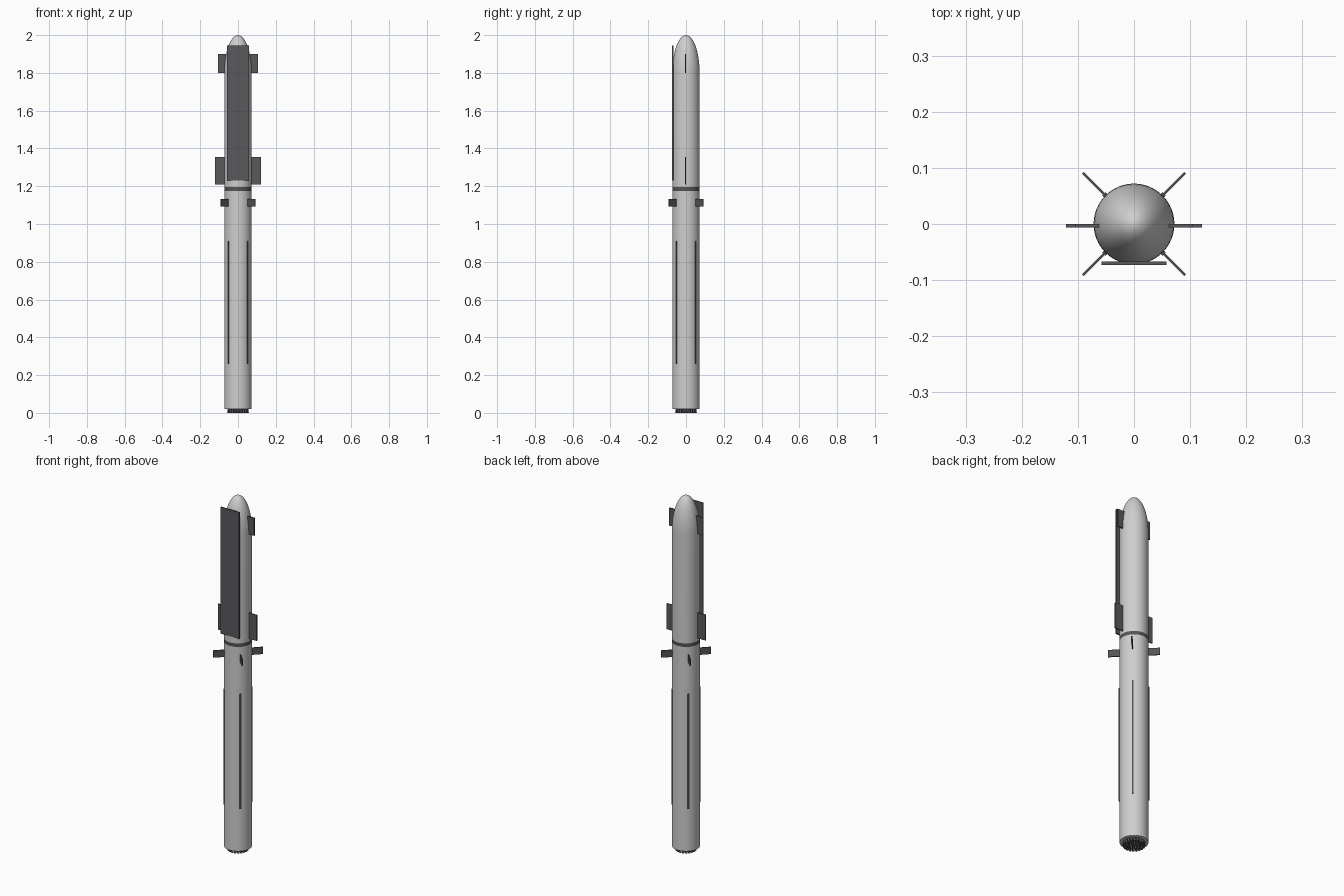
import bpy, bmesh
from math import sin, cos, pi, radians, sqrt
from mathutils import Matrix, Vector

if "Cube" in bpy.data.objects:
    bpy.data.objects.remove(bpy.data.objects["Cube"])


def material(name, r, g, b):
    m = bpy.data.materials.new(name)
    m.use_nodes = True
    m.diffuse_color = (r, g, b, 1)
    m.node_tree.nodes["Principled BSDF"].inputs["Base Color"].default_value = (r, g, b, 1)
    return m


steel = material("brushed steel", 0.62, 0.62, 0.63)
tile = material("dark tile", 0.1, 0.1, 0.11)
metal = material("dark metal", 0.09, 0.09, 0.09)

RADIUS = 0.072


def finish(bm, name, mat, smooth=False):
    bmesh.ops.recalc_face_normals(bm, faces=bm.faces)
    mesh = bpy.data.meshes.new(name)
    bm.to_mesh(mesh)
    bm.free()
    mesh.materials.append(mat)
    obj = bpy.data.objects.new(name, mesh)
    bpy.context.collection.objects.link(obj)
    if smooth:
        bpy.ops.object.select_all(action="DESELECT")
        obj.select_set(True)
        bpy.context.view_layer.objects.active = obj
        bpy.ops.object.shade_smooth_by_angle(angle=radians(35))
    return obj


def lathe(name, profile, mat, sides=64, centre=(0, 0)):
    """Closed round solid from (radius, height) pairs."""
    bm = bmesh.new()
    rings = [[bm.verts.new((centre[0] + r * cos(2 * pi * i / sides),
                            centre[1] + r * sin(2 * pi * i / sides), z))
              for i in range(sides)] for r, z in profile]
    for low, high in zip(rings, rings[1:]):
        for i in range(sides):
            j = (i + 1) % sides
            bm.faces.new((low[i], low[j], high[j], high[i]))
    bm.faces.new(rings[0][::-1])
    bm.faces.new(rings[-1])
    return finish(bm, name, mat, True)


def box(name, low, high, mat, turn=0):
    """Box between two corners, turned about the vertical axis."""
    low, high = Vector(low), Vector(high)
    bm = bmesh.new()
    bmesh.ops.create_cube(bm, size=1)
    bmesh.ops.scale(bm, vec=high - low, verts=bm.verts)
    bmesh.ops.translate(bm, vec=(low + high) / 2, verts=bm.verts)
    bmesh.ops.rotate(bm, cent=(0, 0, 0), matrix=Matrix.Rotation(turn, 3, "Z"), verts=bm.verts)
    return finish(bm, name, mat)


# Lower stage, separation ring and upper stage with rounded nose
lathe("booster_body", [(RADIUS, 0.02), (RADIUS, 1.175)], steel)
lathe("stage_ring", [(RADIUS, 1.175), (RADIUS, 1.195)], metal)
nose = [(RADIUS * cos(t), 1.8 + 0.2 * sin(t))
        for t in [radians(82) * i / 16 for i in range(17)]]
lathe("upper_body", [(RADIUS, 1.195)] + nose + [(0.004, 2.0)], steel)

# Heat shield plate on the front
box("heat_shield", (-0.058, -0.0735, 1.23), (0.058, -0.067, 1.945), tile)

# Paired flaps on the upper stage
for side, sign in (("left", 1), ("right", -1)):
    for place, reach, bottom, top in (("front", 0.105, 1.8, 1.9), ("rear", 0.121, 1.21, 1.355)):
        xs = sorted((sign * 0.06, sign * reach))
        box(f"{place}_flap_{side}", (xs[0], -0.006, bottom), (xs[1], 0, top), tile)

# Grid fins and long strakes on the booster diagonals
for i in range(4):
    turn = pi / 4 + i * pi / 2
    box(f"grid_fin_{i + 1}", (0.065, -0.0025, 1.092), (0.129, 0.0025, 1.132), metal, turn)
    box(f"strake_{i + 1}", (0.068, -0.004, 0.26), (0.076, 0.004, 0.91), metal, turn)

# Engine cluster in three rings
for place, count, ring in (("outer", 20, 0.05), ("middle", 10, 0.032), ("inner", 3, 0.012)):
    for i in range(count):
        a = 2 * pi * i / count
        lathe(f"{place}_engine_{i + 1}", [(0.007, 0), (0.005, 0.022)], metal, 12,
              (ring * cos(a), ring * sin(a)))
